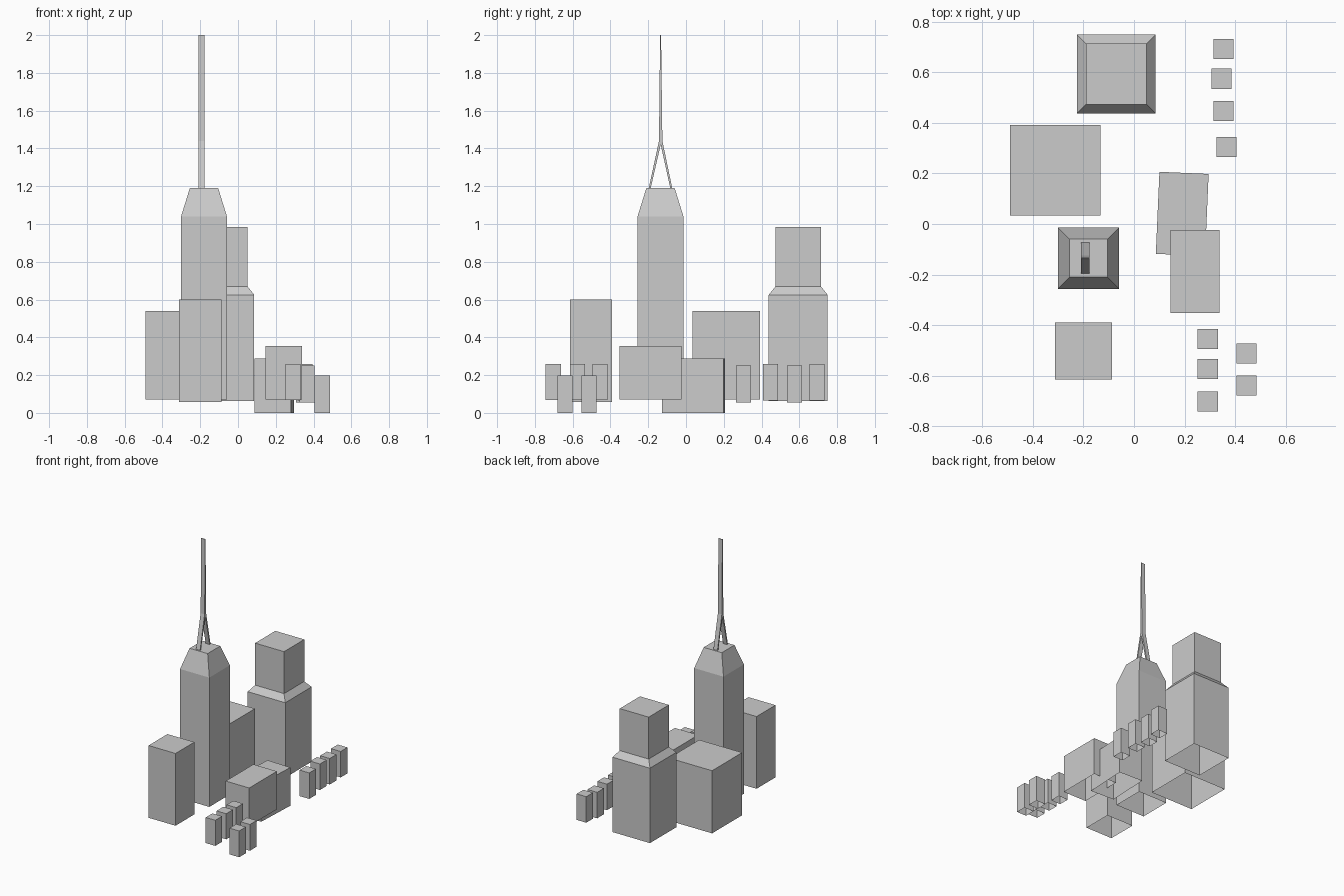
import bpy, bmesh, math

cube = bpy.data.objects.get("Cube")
if cube:
    bpy.data.objects.remove(cube, do_unlink=True)

grey = bpy.data.materials.new("light_grey")
grey.use_nodes = True
grey.diffuse_color = (0.6, 0.6, 0.6, 1)
grey.node_tree.nodes["Principled BSDF"].inputs["Base Color"].default_value = (0.6, 0.6, 0.6, 1)


def finish(name, bm):
    bmesh.ops.recalc_face_normals(bm, faces=bm.faces)
    mesh = bpy.data.meshes.new(name)
    bm.to_mesh(mesh)
    bm.free()
    mesh.materials.append(grey)
    obj = bpy.data.objects.new(name, mesh)
    bpy.context.collection.objects.link(obj)
    return obj


def tower(name, x, y, levels, turn=0):
    """Stack of rectangular rings (width, depth, z), capped on top, open below."""
    bm = bmesh.new()
    rings = []
    for w, d, z in levels:
        rings.append([bm.verts.new((sx * w / 2, sy * d / 2, z))
                      for sx, sy in ((-1, -1), (1, -1), (1, 1), (-1, 1))])
    for low, high in zip(rings, rings[1:]):
        for i in range(4):
            j = (i + 1) % 4
            bm.faces.new((low[i], low[j], high[j], high[i]))
    bm.faces.new(rings[-1])
    obj = finish(name, bm)
    # open shells: make sure the roof faces up
    if obj.data.polygons[-1].normal.z < 0:
        obj.data.flip_normals()
    obj.location = (x, y, 0)
    obj.rotation_euler.z = math.radians(turn)
    return obj


def block(name, x, y, w, d, bottom, top, turn=0):
    return tower(name, x, y, [(w, d, bottom), (w, d, top)], turn)


# Tall towers
tower("spire_tower", -0.18, -0.135,
      [(0.243, 0.243, 0.07), (0.243, 0.243, 1.04), (0.15, 0.15, 1.19)])
tower("stepped_tower", -0.07, 0.594,
      [(0.312, 0.312, 0.063), (0.312, 0.312, 0.625),
       (0.24, 0.24, 0.67), (0.24, 0.24, 0.985)])

# Plain blocks
block("wide_block", -0.312, 0.213, 0.357, 0.357, 0.07, 0.54)
block("front_block", -0.2, -0.503, 0.224, 0.224, 0.058, 0.6)
block("low_block", 0.242, -0.188, 0.195, 0.328, 0.07, 0.355)
block("turned_low_block", 0.191, 0.04, 0.195, 0.325, 0, 0.287, -2.5)

# Small houses: back row, front row, outer front pair
for i, (x, y, top) in enumerate([(0.355, 0.693, 0.26), (0.347, 0.575, 0.25),
                                 (0.355, 0.447, 0.26), (0.366, 0.305, 0.25)]):
    block(f"back_house_{i + 1}", x, y, 0.08, 0.08, top - 0.195, top)
for i, y in enumerate((-0.455, -0.574, -0.703)):
    block(f"front_house_{i + 1}", 0.292, y, 0.08, 0.08, 0.068, 0.26)
for i, y in enumerate((-0.513, -0.64)):
    block(f"outer_house_{i + 1}", 0.446, y, 0.08, 0.08, 0, 0.197)

# Forked mast: side profile extruded sideways
outline = [(-0.197, 1.19), (-0.187, 1.19), (-0.134, 1.42), (-0.083, 1.19), (-0.073, 1.19),
           (-0.125, 1.44), (-0.132, 2), (-0.137, 2), (-0.143, 1.44)]
bm = bmesh.new()
side = bm.faces.new([bm.verts.new((-0.21, y, z)) for y, z in outline])
moved = bmesh.ops.extrude_face_region(bm, geom=[side])["geom"]
bmesh.ops.translate(bm, vec=(0.033, 0, 0),
                    verts=[v for v in moved if isinstance(v, bmesh.types.BMVert)])
finish("forked_mast", bm)
